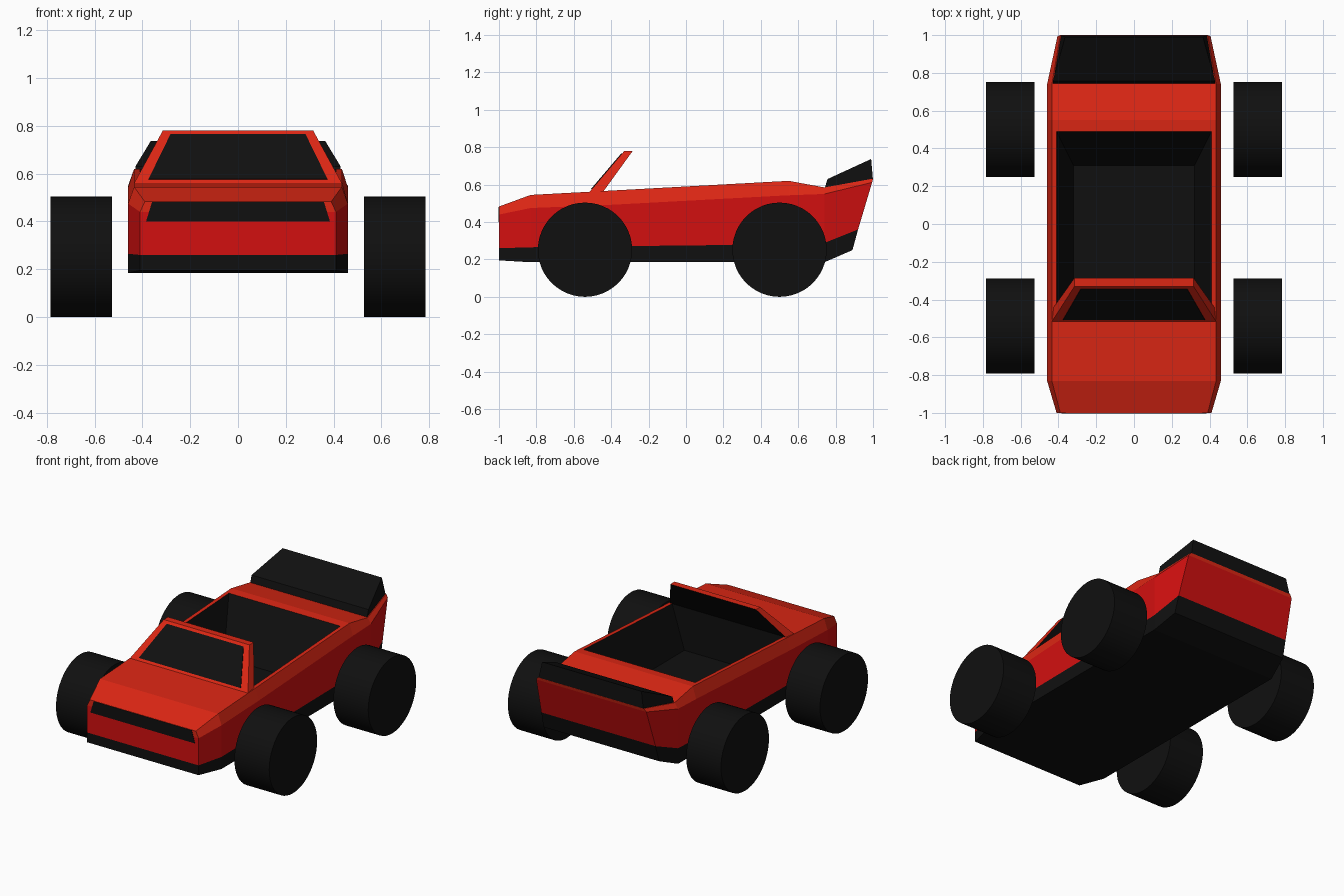
import bpy, bmesh, math

if "Cube" in bpy.data.objects:
    bpy.data.objects.remove(bpy.data.objects["Cube"])


def material(name, r, g, b):
    m = bpy.data.materials.new(name)
    m.diffuse_color = (r, g, b, 1)
    m.use_nodes = True
    m.node_tree.nodes["Principled BSDF"].inputs["Base Color"].default_value = m.diffuse_color
    return m


BLACK = material("black", 0.005, 0.005, 0.005)
RED = material("red", 0.65, 0.005, 0.005)
ORANGE = material("orange_red", 0.72, 0.02, 0.007)
MATS = [BLACK, RED, ORANGE]
K, R, O = 0, 1, 2


def build(name, verts, faces, flip=False):
    """faces: list of (vertex indices, material index)"""
    bm = bmesh.new()
    vs = [bm.verts.new(v) for v in verts]
    for idx, mat in faces:
        bm.faces.new([vs[i] for i in idx]).material_index = mat
    bmesh.ops.recalc_face_normals(bm, faces=bm.faces)
    if flip:
        bmesh.ops.reverse_faces(bm, faces=bm.faces)
    me = bpy.data.meshes.new(name)
    bm.to_mesh(me)
    bm.free()
    for m in MATS:
        me.materials.append(m)
    ob = bpy.data.objects.new(name, me)
    bpy.context.collection.objects.link(ob)
    return ob


def prism(name, profile, mats, caps=O):
    """Mirrored solid from (half width, y, z) points; mats per edge of the profile."""
    n = len(profile)
    verts = [(x, y, z) for x, y, z in profile] + [(-x, y, z) for x, y, z in profile]
    faces = [((i, (i + 1) % n, (i + 1) % n + n, i + n), mats[i]) for i in range(n)]
    faces += [(tuple(range(n)), caps), (tuple(range(n, 2 * n)), caps)]
    return build(name, verts, faces)


# Body: cross-sections of bottom, skirt top, shoulder and deck edge
sections = []
for y, w, zb, zs, zh, dw, zd in [
    (-1.0, .41, .195, .26, .44, .39, .483),
    (-.83, .46, .185, .265, .475, .435, .545),
    (-.44, .46, .185, .27, .49, .435, .566),
    (.49, .46, .185, .28, .54, .435, .617),
    (.55, .46, .185, .28, .543, .435, .62),
    (.74, .46, .185, .288, .55, .435, .585),
]:
    sections.append([(w, y, zb), (w, y, zs), (w, y, zh), (dw, y, zd)])
sections.append([(.425, .89, .25), (.42, .92, .36), (.405, .995, .612), (.39, 1.0, .632)])

verts, faces = [], []
for s in sections:
    verts += s + [(-x, y, z) for x, y, z in reversed(s)]
strip = [K, R, O, O, O, R, K, K]
for i in range(len(sections) - 1):
    a, b = i * 8, i * 8 + 8
    for j in range(8):
        if i == 2 and j == 3:      # cockpit opening
            continue
        k = (j + 1) % 8
        faces.append(((a + j, a + k, b + k, b + j), strip[j]))
for a in (0, 48):                  # nose and tail faces
    for j in range(3):
        faces.append(((a + j, a + j + 1, a + 6 - j, a + 7 - j), strip[j]))
# Narrow rims beside the cockpit
n = len(verts)
rim = [(.41, -.44, .566), (.41, .49, .617), (-.41, .49, .617), (-.41, -.44, .566)]
verts += rim
faces += [((19, 27, n + 1, n), O), ((20, 28, n + 2, n + 3), O)]
build("body", verts, faces)

# Cockpit tub with sloping walls
floor = [(.32, -.44, .28), (.32, .31, .28), (-.32, .31, .28), (-.32, -.44, .28)]
build("cockpit", rim + floor,
      [((i, (i + 1) % 4, (i + 1) % 4 + 4, i + 4), K) for i in range(4)] + [((4, 5, 6, 7), K)],
      flip=True)

# Windscreen frame: front, top, back, bottom
prism("windscreen_frame",
      [(.435, -.517, .56), (.315, -.33, .78), (.315, -.285, .78), (.425, -.44, .566)],
      [O, O, K, K])
# Dark pane laid on the frame
prism("windscreen_pane",
      [(.375, -.508, .577), (.282, -.346, .767), (.282, -.336, .76), (.375, -.495, .57)],
      [K] * 4, K)

# Front grille
prism("grille", [(.385, -1.002, .40), (.36, -1.002, .481), (.36, -.99, .481), (.385, -.99, .40)],
      [K] * 4, K)

# Rear wing wedge
prism("rear_wing",
      [(.43, .742, .583), (.43, .757, .63), (.365, .99, .737), (.385, .999, .632)],
      [K] * 4, K)

# Wheels
for end, y in (("front", -.54), ("rear", .5)):
    for side, sx in (("left", 1), ("right", -1)):
        bpy.ops.mesh.primitive_cylinder_add(vertices=48, radius=.252, depth=.256,
                                            location=(sx * .656, y, .252),
                                            rotation=(0, math.pi / 2, 0))
        wheel = bpy.context.object
        wheel.name = f"{end}_{side}_wheel"
        wheel.data.materials.append(BLACK)
        bpy.ops.object.shade_smooth_by_angle(angle=math.radians(30))
